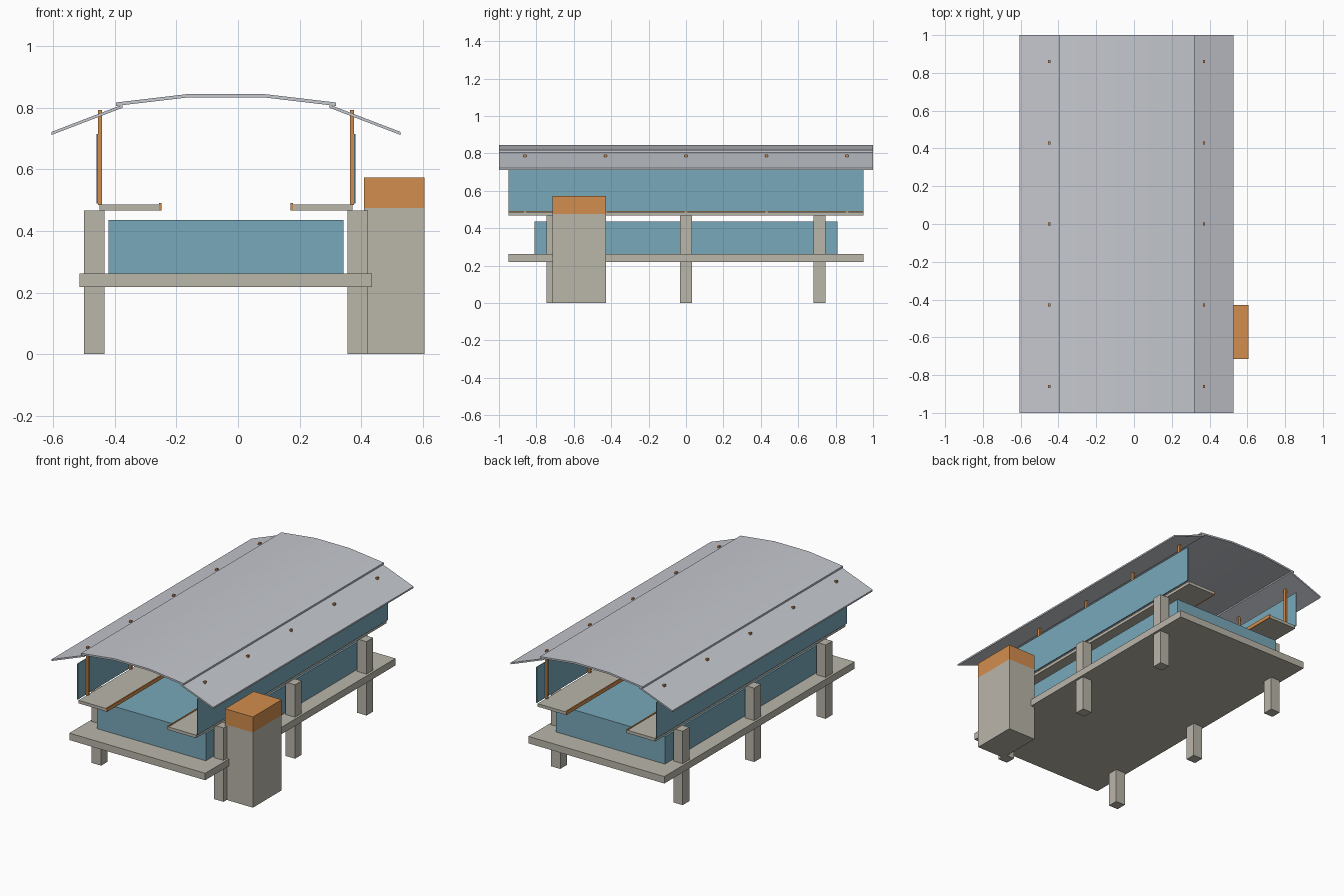
import bpy, bmesh

cube = bpy.data.objects.get("Cube")
if cube:
    bpy.data.objects.remove(cube)

CX = -0.039      # symmetry axis of the pavilion
HALF = 0.95      # half length of deck, shelves and screens


def material(name, rgb):
    m = bpy.data.materials.new(name)
    m.use_nodes = True
    m.diffuse_color = (*rgb, 1)
    m.node_tree.nodes["Principled BSDF"].inputs["Base Color"].default_value = (*rgb, 1)
    return m


concrete = material("concrete", (0.49, 0.465, 0.4))
glass = material("blue_panel", (0.19, 0.395, 0.49))
wood = material("orange_wood", (0.65, 0.27, 0.075))
metal = material("grey_metal", (0.56, 0.58, 0.625))


def extrude(name, outline, y0, y1, mat, smooth=False):
    """Extrude an x-z outline along y."""
    bm = bmesh.new()
    face = bm.faces.new([bm.verts.new((x, y0, z)) for x, z in outline])
    moved = bmesh.ops.extrude_face_region(bm, geom=[face])["geom"]
    bmesh.ops.translate(bm, vec=(0, y1 - y0, 0),
                        verts=[v for v in moved if isinstance(v, bmesh.types.BMVert)])
    bmesh.ops.recalc_face_normals(bm, faces=bm.faces)
    mesh = bpy.data.meshes.new(name)
    bm.to_mesh(mesh)
    bm.free()
    mesh.materials.append(mat)
    ob = bpy.data.objects.new(name, mesh)
    bpy.context.collection.objects.link(ob)
    if smooth:
        bpy.ops.object.select_all(action="DESELECT")
        ob.select_set(True)
        bpy.context.view_layer.objects.active = ob
        bpy.ops.object.shade_smooth_by_angle(angle=0.5)
    return ob


def box(name, x, y, z, mat):
    x0, x1 = sorted(x)
    return extrude(name, [(x0, z[0]), (x1, z[0]), (x1, z[1]), (x0, z[1])], *y, mat)


def sheet(name, top, thick, mat, smooth=False):
    """Full-length roof sheet from its top line."""
    under = [(x, z - thick) for x, z in reversed(top)]
    return extrude(name, top + under, -1, 1, mat, smooth)


# Deck and central hall
box("deck", (CX - 0.475, CX + 0.475), (-HALF, HALF), (0.218, 0.262), concrete)
box("hall", (CX - 0.381, CX + 0.381), (-0.81, 0.81), (0.262, 0.435), glass)

# Parts mirrored on both sides
for side, s in (("left", 1), ("right", -1)):
    def span(a, b):
        return CX + s * a, CX + s * b

    for i in (-1, 0, 1):
        y = i * 0.714
        box(f"{side}_pillar", span(0.395, 0.461), (y - 0.033, y + 0.033), (0, 0.467), concrete)
    box(f"{side}_shelf", span(0.218, 0.411), (-HALF, HALF), (0.467, 0.486), concrete)
    box(f"{side}_shelf_trim", span(0.210, 0.218), (-HALF, HALF), (0.467, 0.49), wood)
    box(f"{side}_screen", span(0.416, 0.421), (-HALF, HALF), (0.489, 0.715), glass)
    for i in range(-2, 3):
        y = i * 0.43
        box(f"{side}_roof_post", span(0.403, 0.416), (y - 0.008, y + 0.008), (0.484, 0.793), wood)
    sheet(f"{side}_roof_wing", [span(0.566, 0)[0:1] + (0.722,), span(0.336, 0)[0:1] + (0.81,)],
          0.01, metal)

# Arched main roof
sheet("main_roof", [(CX - 0.358, 0.817), (CX - 0.12, 0.845),
                    (CX + 0.12, 0.845), (CX + 0.358, 0.817)], 0.011, metal, True)

# Side tower with wooden cap
box("tower", (0.41, 0.605), (-0.715, -0.428), (0, 0.475), concrete)
box("tower_cap", (0.41, 0.605), (-0.715, -0.428), (0.475, 0.573), wood)
